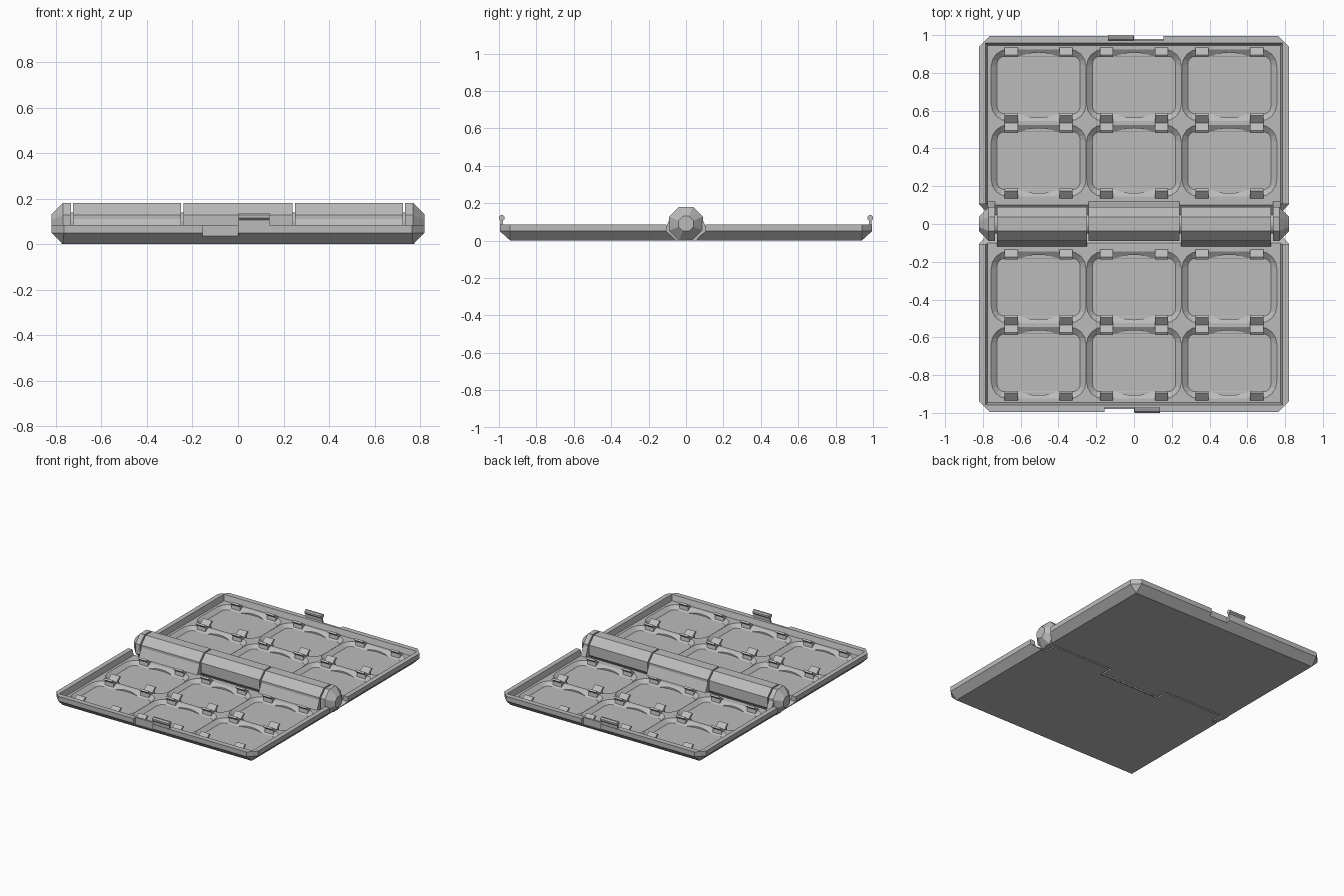
import bpy, bmesh, math
from mathutils import Matrix

cube = bpy.data.objects.get("Cube")
if cube:
    bpy.data.objects.remove(cube, do_unlink=True)

grey = bpy.data.materials.new("plain grey")
grey.use_nodes = True
grey.diffuse_color = (0.5, 0.5, 0.5, 1)
grey.node_tree.nodes["Principled BSDF"].inputs["Base Color"].default_value = (0.5, 0.5, 0.5, 1)

COLUMNS = (-0.505, 0, 0.505)
ROWS = (-0.735, -0.335)
AXIS_Z = 0.09


def loft(bm, rings):
    """Skin a closed solid through rings of equal point count."""
    loops = [[bm.verts.new(p) for p in ring] for ring in rings]
    n = len(loops[0])
    for a, b in zip(loops, loops[1:]):
        for i in range(n):
            j = (i + 1) % n
            bm.faces.new((a[i], a[j], b[j], b[i]))
    bm.faces.new(loops[0][::-1])
    bm.faces.new(loops[-1])


def prism(bm, profile, x0, x1):
    """Extrude a (y, z) profile along x."""
    loft(bm, [[(x, y, z) for y, z in profile] for x in (x0, x1)])


def box(bm, x0, x1, y0, y1, z0, z1):
    prism(bm, [(y0, z0), (y1, z0), (y1, z1), (y0, z1)], x0, x1)


def finish(name, bm):
    bmesh.ops.remove_doubles(bm, verts=bm.verts, dist=1e-5)
    bmesh.ops.recalc_face_normals(bm, faces=bm.faces)
    mesh = bpy.data.meshes.new(name)
    bm.to_mesh(mesh)
    bm.free()
    mesh.materials.append(grey)
    ob = bpy.data.objects.new(name, mesh)
    bpy.context.collection.objects.link(ob)
    return ob


def cut(ob, cutter):
    """Subtract the cutter, then discard it."""
    cutter.hide_render = True
    mod = ob.modifiers.new("cut", 'BOOLEAN')
    mod.operation, mod.solver, mod.object = 'DIFFERENCE', 'EXACT', cutter
    bpy.context.view_layer.update()
    graph = bpy.context.evaluated_depsgraph_get()
    mesh = bpy.data.meshes.new_from_object(ob.evaluated_get(graph))
    ob.modifiers.clear()
    ob.data = mesh
    bpy.data.objects.remove(cutter, do_unlink=True)


def rounded(cx, cy, hx, hy, r, z, steps=4):
    """Rounded rectangle ring."""
    pts = []
    for k, (sx, sy) in enumerate(((1, 1), (-1, 1), (-1, -1), (1, -1))):
        for i in range(steps + 1):
            a = math.pi / 2 * (k + i / steps)
            pts.append((cx + sx * (hx - r) + r * math.cos(a),
                        cy + sy * (hy - r) + r * math.sin(a), z))
    return pts


def polygon(cy, cz, apothem, sides):
    r = apothem / math.cos(math.pi / sides)
    return [(cy + r * math.cos(math.tau * (i + 0.5) / sides),
             cz + r * math.sin(math.tau * (i + 0.5) / sides)) for i in range(sides)]


def outline(hx, front, back, chamfer, z):
    """Tray plan with clipped front corners."""
    return [(-hx + chamfer, front, z), (hx - chamfer, front, z), (hx, front + chamfer, z),
            (hx, back, z), (-hx, back, z), (-hx, front + chamfer, z)]


def rect(hx, front, back, z):
    return [(-hx, front, z), (hx, front, z), (hx, back, z), (-hx, back, z)]


def make_tray():
    # Shell with sloping underside
    bm = bmesh.new()
    loft(bm, [outline(0.77, -0.94, -0.05, 0, 0),
              outline(0.82, -0.995, -0.105, 0.055, 0.05),
              outline(0.82, -0.995, -0.105, 0.055, 0.085)])
    tray = finish("front_tray", bm)

    # Interior, open toward the hinge
    bm = bmesh.new()
    loft(bm, [rect(0.775, -0.945, 0.05, 0.045), rect(0.785, -0.957, 0.05, 0.085),
              rect(0.785, -0.957, 0.05, 0.12)])
    cut(tray, finish("interior_cutter", bm))

    # Dished pockets
    bm = bmesh.new()
    for cx in COLUMNS:
        for cy in ROWS:
            loft(bm, [rounded(cx, cy, 0.22, 0.153, 0.04, 0.02),
                      rounded(cx, cy, 0.251, 0.19, 0.09, 0.045),
                      rounded(cx, cy, 0.251, 0.19, 0.09, 0.07)])
    cut(tray, finish("pocket_cutter", bm))

    # Finger scoops in the pocket walls, and the latch recess
    bm = bmesh.new()
    for cx in COLUMNS:
        for cy in ROWS:
            loft(bm, [[(cx + 0.215 * math.cos(math.tau * i / 40),
                        cy + 0.172 * math.sin(math.tau * i / 40), z) for i in range(40)]
                      for z in (0.021, 0.07)])
    box(bm, -0.155, 0, -1.1, -0.972, 0.035, 0.12)
    cut(tray, finish("scoop_cutter", bm))
    return tray


def make_clips():
    # Pairs of prongs leaning over each pocket edge
    prong = [(0.148, 0.074), (0.16, 0.082), (0.2, 0.05), (0.2, 0.025), (0.165, 0.025), (0.17, 0.055)]
    bm = bmesh.new()
    for cx in COLUMNS:
        for cy in ROWS:
            for side in (-1, 1):
                for dx in (-0.145, 0.145):
                    prism(bm, [(cy + side * y, z) for y, z in prong], cx + dx - 0.035, cx + dx + 0.035)
    return finish("front_clips", bm)


def make_latch():
    # Thin upright tongue with a rounded bead
    bm = bmesh.new()
    box(bm, 0.002, 0.138, -0.991, -0.979, 0.05, 0.118)
    prism(bm, polygon(-0.985, 0.121, 0.015, 8), 0.002, 0.138)
    return finish("front_latch", bm)


# Two trays, the rear one turned half round
half_turn = Matrix.Rotation(math.pi, 4, 'Z')
for part in (make_tray(), make_clips(), make_latch()):
    twin = part.copy()
    twin.data = part.data.copy()
    twin.name = part.name.replace("front", "rear")
    twin.data.transform(half_turn)
    bpy.context.collection.objects.link(twin)

# Hinge knuckles, each with a foot joining its own tray
FOOT = [(0, 0), (0.06, 0), (0.125, 0.035), (0.115, 0.05), (0.09, 0.11), (0, 0.11)]


def knuckle(name, x0, x1, side):
    bm = bmesh.new()
    prism(bm, polygon(0, AXIS_Z, 0.09, 8), x0, x1)
    prism(bm, [(side * y, z) for y, z in FOOT], x0, x1)
    finish(name, bm)


knuckle("middle_knuckle", -0.24, 0.24, 1)
knuckle("left_knuckle", 0.25, 0.725, -1)
knuckle("right_knuckle", -0.725, -0.25, -1)

# Tapered end caps on the rear tray
for name, s in (("left_end_cap", 1), ("right_end_cap", -1)):
    bm = bmesh.new()
    loft(bm, [[(s * x, y, z) for y, z in polygon(0, AXIS_Z, a, 8)]
              for x, a in ((0.735, 0.09), (0.77, 0.09), (0.82, 0.04))])
    prism(bm, [(y, z) for y, z in FOOT], s * 0.735, s * 0.775)
    finish(name, bm)

# Pin running through the knuckles
bm = bmesh.new()
prism(bm, polygon(0, AXIS_Z, 0.05, 16), -0.77, 0.77)
finish("hinge_pin", bm)
